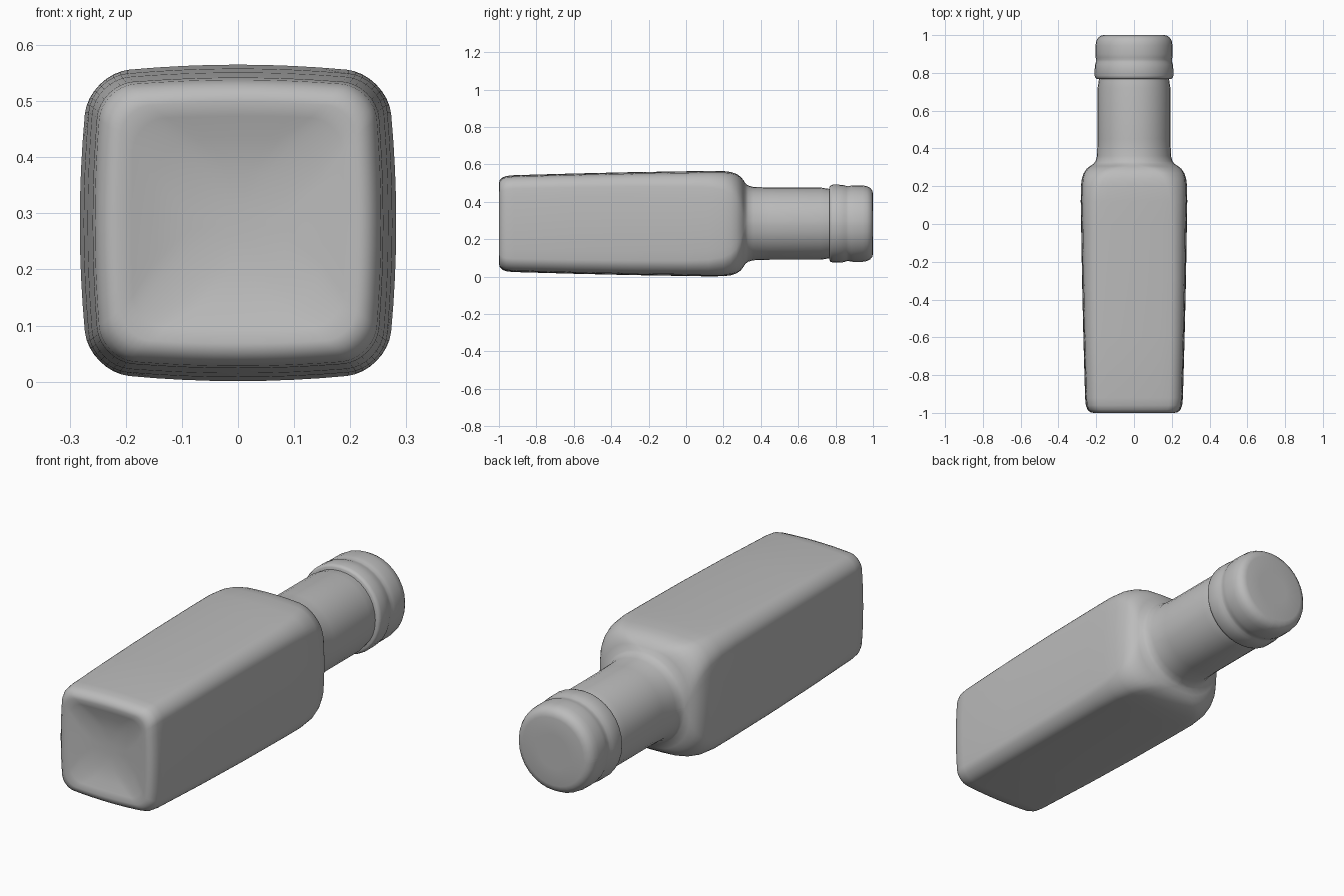
import bpy, bmesh, math

if "Cube" in bpy.data.objects:
    bpy.data.objects.remove(bpy.data.objects["Cube"])

CZ = 0.283  # height of the long axis

grey = bpy.data.materials.new("plain_grey")
grey.diffuse_color = (0.5, 0.5, 0.5, 1)
grey.use_nodes = True
grey.node_tree.nodes["Principled BSDF"].inputs["Base Color"].default_value = grey.diffuse_color


def section(half, radius, bow, corner=8, side=8):
    """Rounded square outline whose sides bow outward."""
    pts = []
    c = half - radius
    for q in range(4):
        a0 = q * math.pi / 2
        ca, sa = math.cos(a0), math.sin(a0)
        quarter = [(half, -c + 2 * c * i / side) for i in range(side)]
        quarter += [(c + radius * math.cos(t * math.pi / 2 / corner),
                     c + radius * math.sin(t * math.pi / 2 / corner)) for t in range(corner)]
        for u, v in quarter:
            bu = u * (1 - bow * (v / half) ** 2)
            bv = v * (1 - bow * (u / half) ** 2)
            pts.append((bu * ca - bv * sa, bu * sa + bv * ca))
    return pts


def loft(name, rows):
    """Skin a run of (y, half width, corner radius share, bow) sections."""
    bm = bmesh.new()
    rings = []
    for y, half, share, bow in rows:
        rings.append([bm.verts.new((x, y, z + CZ))
                      for x, z in section(half, half * min(share, 0.97), bow)])
    n = len(rings[0])
    for a, b in zip(rings, rings[1:]):
        for i in range(n):
            bm.faces.new((a[i], a[(i + 1) % n], b[(i + 1) % n], b[i]))
    bm.faces.new(rings[0])
    bm.faces.new(rings[-1])
    bmesh.ops.recalc_face_normals(bm, faces=bm.faces)
    me = bpy.data.meshes.new(name)
    bm.to_mesh(me)
    bm.free()
    me.materials.append(grey)
    ob = bpy.data.objects.new(name, me)
    bpy.context.collection.objects.link(ob)
    bpy.ops.object.select_all(action='DESELECT')
    ob.select_set(True)
    bpy.context.view_layer.objects.active = ob
    bpy.ops.object.shade_smooth_by_angle(angle=math.radians(50))
    return ob


# Dished base, tapered square body, shoulder and round neck
loft("bottle", [
    (-0.965, 0.03, 0.9, 0), (-0.968, 0.09, 0.8, 0), (-0.98, 0.15, 0.5, 0.02),
    (-0.993, 0.19, 0.3, 0.03), (-1.0, 0.215, 0.25, 0.04), (-0.996, 0.232, 0.24, 0.05),
    (-0.983, 0.246, 0.24, 0.05), (-0.96, 0.255, 0.24, 0.05), (-0.92, 0.259, 0.24, 0.05),
    (-0.6, 0.268, 0.24, 0.05), (-0.3, 0.275, 0.24, 0.055), (0.0, 0.28, 0.25, 0.06),
    (0.12, 0.282, 0.27, 0.06), (0.2, 0.281, 0.32, 0.065), (0.24, 0.276, 0.38, 0.07),
    (0.27, 0.266, 0.46, 0.07), (0.293, 0.25, 0.58, 0.06), (0.307, 0.232, 0.75, 0.03),
    (0.318, 0.215, 0.97, 0), (0.332, 0.204, 0.97, 0), (0.36, 0.196, 0.97, 0),
    (0.45, 0.193, 0.97, 0), (0.72, 0.193, 0.97, 0), (0.75, 0.188, 0.97, 0),
    (0.78, 0.184, 0.97, 0)])

# Screw cap with lower band, groove and rounded end
loft("cap", [(y, r, 0.97, 0) for y, r in [
    (0.768, 0.17), (0.768, 0.197), (0.773, 0.204), (0.785, 0.208), (0.82, 0.208),
    (0.845, 0.206), (0.858, 0.201), (0.87, 0.2), (0.882, 0.203), (0.9, 0.205),
    (0.945, 0.204), (0.968, 0.2), (0.985, 0.191), (0.996, 0.177), (1.0, 0.16), (1.0, 0.08)]])
